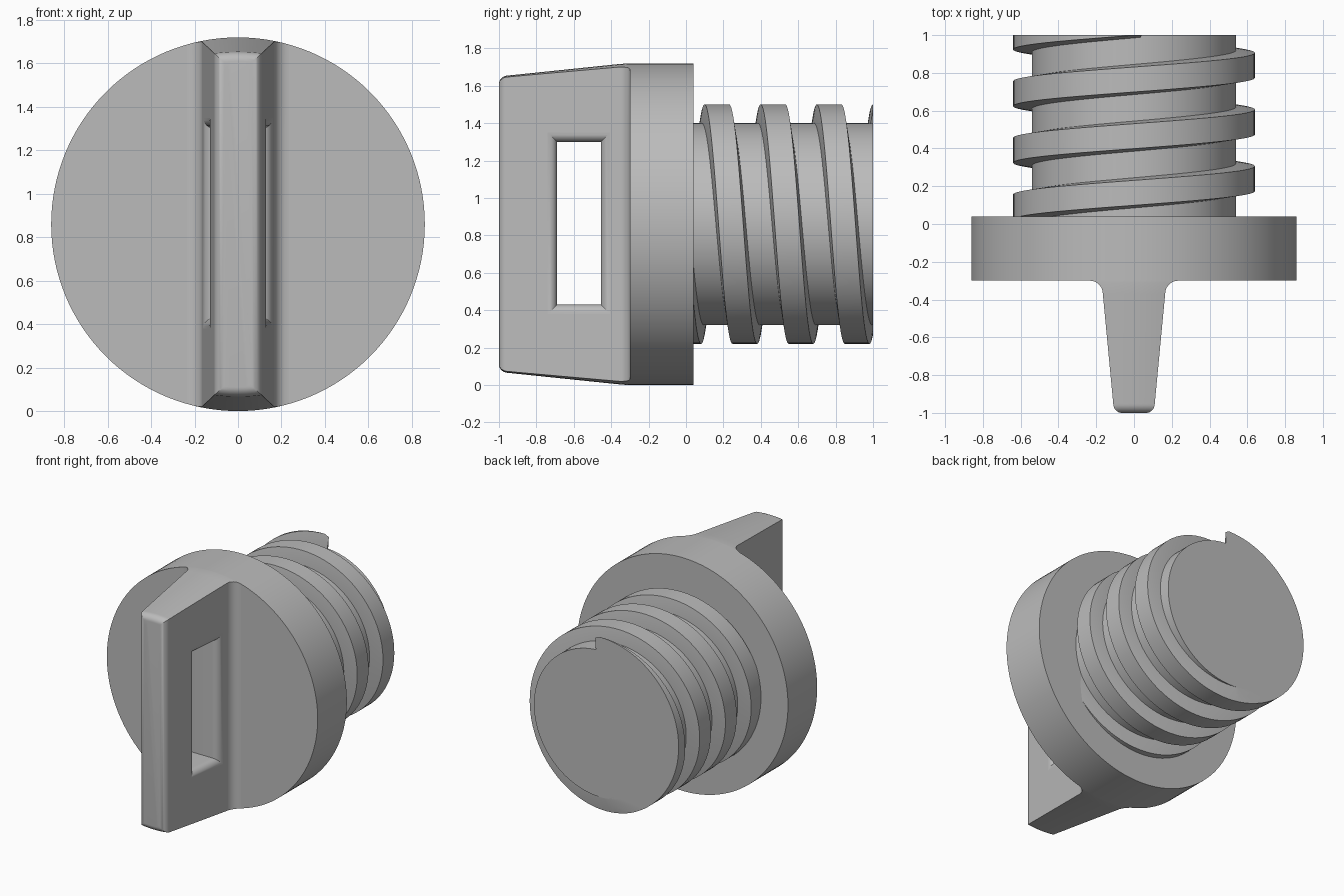
import bpy, bmesh
from math import sin, cos, pi, sqrt, radians, tau

if "Cube" in bpy.data.objects:
    bpy.data.objects.remove(bpy.data.objects["Cube"])

R, R_SHAFT, R_THREAD = 0.86, 0.54, 0.64    # flange, shaft and thread crest radii
Y_FRONT, Y_BACK, Y_END = -0.30, 0.04, 1.0  # flange faces and shaft end
PITCH = 0.30

grey = bpy.data.materials.new("plain grey")
grey.use_nodes = True
colour = (0.5, 0.5, 0.5, 1)
grey.diffuse_color = colour
grey.node_tree.nodes["Principled BSDF"].inputs["Base Color"].default_value = colour


def loft(name, rings, clip_y=None):
    """Skin closed rings of points and cap both ends; optionally cut flat at y."""
    bm = bmesh.new()
    loops = [[bm.verts.new(p) for p in ring] for ring in rings]
    n = len(loops[0])
    for a, b in zip(loops, loops[1:]):
        for i in range(n):
            j = (i + 1) % n
            bm.faces.new((a[i], a[j], b[j], b[i]))
    bm.faces.new(loops[0])
    bm.faces.new(loops[-1])
    if clip_y is not None:
        bmesh.ops.bisect_plane(bm, geom=bm.verts[:] + bm.edges[:] + bm.faces[:],
                               plane_co=(0, clip_y, 0), plane_no=(0, 1, 0), clear_outer=True)
        bmesh.ops.holes_fill(bm, edges=[e for e in bm.edges if e.is_boundary])
    bmesh.ops.recalc_face_normals(bm, faces=bm.faces)
    mesh = bpy.data.meshes.new(name)
    bm.to_mesh(mesh)
    bm.free()
    mesh.materials.append(grey)
    obj = bpy.data.objects.new(name, mesh)
    bpy.context.collection.objects.link(obj)
    return obj


def circle(r, y, n=128):
    return [(r * sin(tau * i / n), y, R + r * cos(tau * i / n)) for i in range(n)]


def arc(cx, cy, rx, ry, start, end, n=8):
    angles = [radians(start + (end - start) * i / n) for i in range(n + 1)]
    return [(cx + rx * cos(a), cy + ry * sin(a)) for a in angles]


def activate(obj):
    bpy.ops.object.select_all(action='DESELECT')
    obj.select_set(True)
    bpy.context.view_layer.objects.active = obj


def boolean(obj, tool, operation):
    mod = obj.modifiers.new(operation, 'BOOLEAN')
    mod.object, mod.operation, mod.solver = tool, operation, 'EXACT'
    activate(obj)
    bpy.ops.object.modifier_apply(modifier=mod.name)
    bpy.data.objects.remove(tool)


# Flange and shaft
flange = loft("flange", [circle(R, Y_FRONT), circle(R, Y_BACK)])
shaft = loft("shaft", [circle(R_SHAFT, Y_BACK - 0.02), circle(R_SHAFT, Y_END)])

# Helical thread, trimmed flush with the shaft end
section = [(R_SHAFT - 0.02, -0.08), (R_SHAFT, -0.08), (R_THREAD, -0.066),
           (R_THREAD, 0.066), (R_SHAFT, 0.08), (R_SHAFT - 0.02, 0.08)]
STEPS = 96
first, last = int(-0.7 * STEPS), int(3.02 * STEPS)
rings = []
for k in range(first, last + 1):
    a = tau * k / STEPS
    mid = 0.165 + PITCH * k / STEPS
    rings.append([(r * sin(a), mid + dy, R + r * cos(a)) for r, dy in section])
thread = loft("thread", rings, clip_y=Y_END)

# Grip: tapered, filleted blade trimmed by a drafted round envelope
half = arc(0.235, -0.37, 0.07, 0.07, 90, 180) + arc(0.065, -0.95, 0.045, 0.05, 0, -90)
outline = half + [(-x, y) for x, y in reversed(half)]
grip = loft("grip", [[(x, y, z) for x, y in outline] for z in (-0.1, 2 * R + 0.1)])
draft = [(R, Y_FRONT + 0.01), (R, -0.31), (0.855, -0.37)] + arc(0.75, -0.95, 0.045, 0.05, 0, -90)
envelope = loft("envelope", [circle(r, y) for r, y in draft])
boolean(grip, envelope, 'INTERSECT')


# Window through the grip, with rounded edges following the tapered sides
def window_ring(side, depth, spread):
    y0, y1, z0, z1 = -0.69 - spread, -0.455 + spread, 0.43 - spread, 1.30 + spread
    return [(side * (0.165 + 0.095 * (y + 0.37) - depth), y, z)
            for y, z in ((y0, z0), (y1, z0), (y1, z1), (y0, z1))]


ROUND = 0.05
edge = [(-0.06, ROUND)]
for i in range(7):
    a = pi / 2 * i / 6
    edge.append((ROUND * (1 - cos(a)), ROUND * (1 - sin(a))))
sides = [window_ring(1, d, s) for d, s in edge]
sides += [window_ring(-1, d, s) for d, s in reversed(edge)]
boolean(grip, loft("window_cutter", sides), 'DIFFERENCE')

# Smooth curves, crisp corners
for obj in (flange, shaft, thread, grip):
    activate(obj)
    bpy.ops.object.shade_smooth_by_angle(angle=radians(28))
